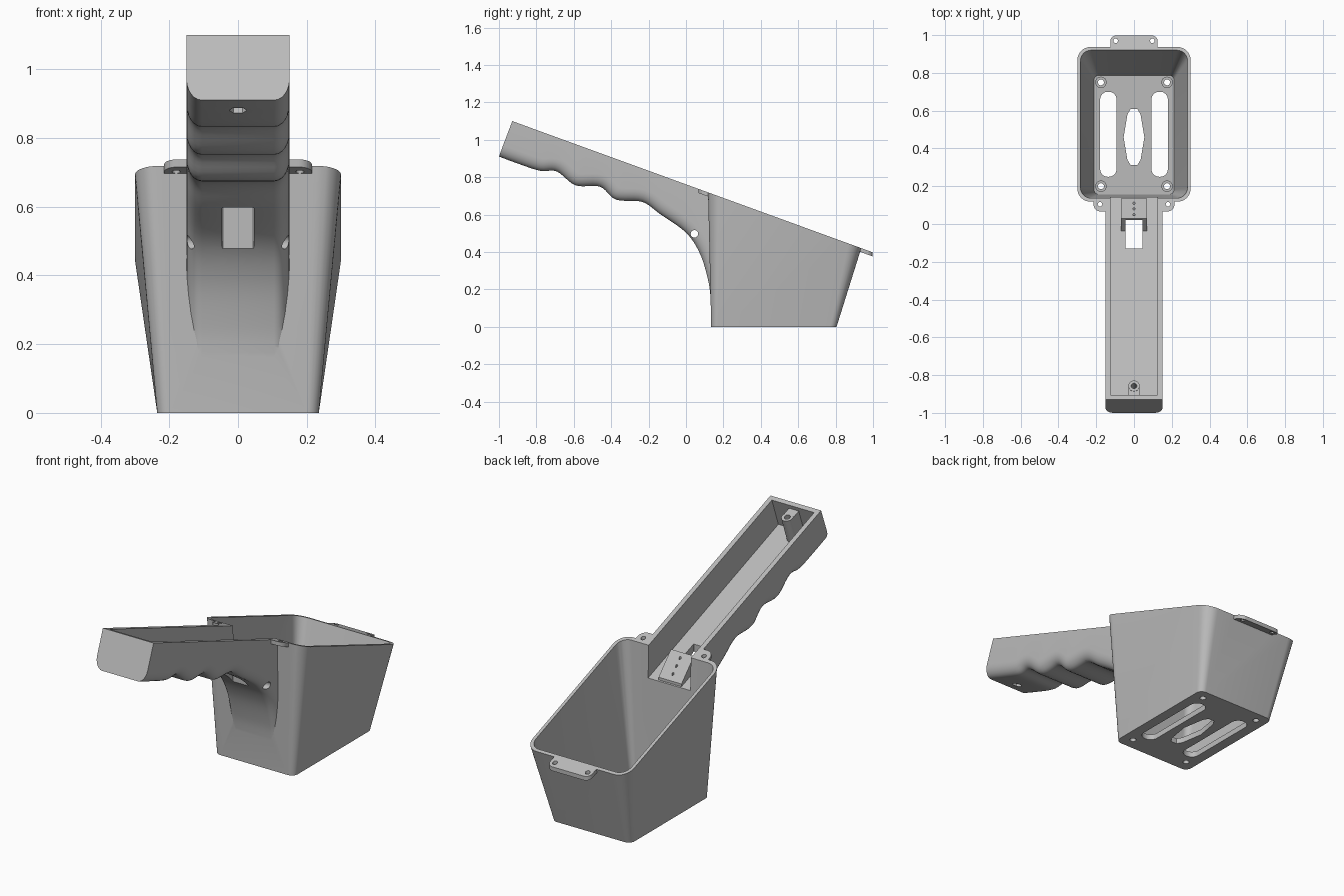
import bpy, bmesh, math
from mathutils import Vector, Matrix

if "Cube" in bpy.data.objects:
    bpy.data.objects.remove(bpy.data.objects["Cube"], do_unlink=True)

TILT = math.radians(20)
UP = Vector((0, math.sin(TILT), math.cos(TILT)))   # normal of the sloping rim


def rim(y, lift=0.0):
    return 0.7615 - math.tan(TILT) * y + lift


def loft(name, rings):
    """Skin closed rings of equal length and cap both ends."""
    bm = bmesh.new()
    rows = [[bm.verts.new(p) for p in ring] for ring in rings]
    n = len(rows[0])
    for a, b in zip(rows, rows[1:]):
        for i in range(n):
            j = (i + 1) % n
            bm.faces.new((a[i], a[j], b[j], b[i]))
    bm.faces.new(rows[0][::-1])
    bm.faces.new(rows[-1])
    bmesh.ops.recalc_face_normals(bm, faces=bm.faces)
    me = bpy.data.meshes.new(name)
    bm.to_mesh(me)
    bm.free()
    ob = bpy.data.objects.new(name, me)
    bpy.context.collection.objects.link(ob)
    return ob


def rounded(x0, x1, y0, y1, r, seg=8):
    pts = []
    corners = ((x1 - r, y1 - r), (x0 + r, y1 - r), (x0 + r, y0 + r), (x1 - r, y0 + r))
    for k, (cx, cy) in enumerate(corners):
        for i in range(seg + 1):
            a = math.pi / 2 * (k + i / seg)
            pts.append((cx + r * math.cos(a), cy + r * math.sin(a)))
    return pts


def column(name, outline, low, high):
    """Vertical column between two height functions of y."""
    return loft(name, [[(x, y, f(y)) for x, y in outline] for f in (low, high)])


def prism(name, profile, half):
    """Side profile (y, z) extruded across x."""
    return loft(name, [[(x, y, z) for y, z in profile] for x in (-half, half)])


def rod(name, a, b, r, seg=24):
    a, b = Vector(a), Vector(b)
    turn = (b - a).to_track_quat('Z', 'Y').to_matrix()
    circle = [turn @ Vector((r * math.cos(t), r * math.sin(t), 0))
              for t in (2 * math.pi * i / seg for i in range(seg))]
    return loft(name, [[p + c for c in circle] for p in (a, b)])


def combine(body, tool, op):
    mod = body.modifiers.new(op, 'BOOLEAN')
    mod.operation, mod.solver, mod.object = op, 'EXACT', tool
    bpy.context.view_layer.objects.active = body
    bpy.ops.object.modifier_apply(modifier=mod.name)
    bpy.data.objects.remove(tool, do_unlink=True)


def add(tool):
    combine(body, tool, 'UNION')


def cut(tool):
    combine(body, tool, 'DIFFERENCE')


def hopper(name, foot, mouth, base, lift):
    """Tapered tub from a flat foot to a mouth lying on the sloping rim."""
    return loft(name, [[(x, y, base) for x, y in foot],
                       [(x, y, rim(y)) for x, y in mouth],
                       [(x, y, rim(y, lift)) for x, y in mouth]])


# Tapered tub, outside
body = hopper("scoop_body", rounded(-.235, .235, .135, .805, .035),
              rounded(-.30, .30, .118, .937, .07), 0, .1)

# Grip with finger waves underneath
grip = [(-1, .91), (-.9, .873), (-.78, .834), (-.69, .83), (-.59, .756), (-.46, .749),
        (-.374, .68), (-.235, .668), (-.14, .604), (0, .503), (.075, .39),
        (.118, .25), (.134, .14)]
ctrl = [Vector(p) for p in grip]
ctrl = [2 * ctrl[0] - ctrl[1]] + ctrl + [2 * ctrl[-1] - ctrl[-2]]
curve = []
for a, b, c, d in zip(ctrl, ctrl[1:], ctrl[2:], ctrl[3:]):
    for i in range(6):
        t = i / 6
        curve.append(b + (c - a) * t / 2 + (2 * a - 5 * b + 4 * c - d) * t * t / 2
                     + (3 * b - a - 3 * c + d) * t ** 3 / 2)
curve.append(ctrl[-2])
rings = []
for i, p in enumerate(curve):
    tan = (curve[min(i + 3, len(curve) - 1)] - curve[max(i - 3, 0)]).normalized()
    inward = Vector((-tan.y, tan.x)) if i else UP.yz
    half = []
    for k in range(7):
        a = math.pi / 2 * k / 6
        q = p + inward * .065 * (1 - math.cos(a))
        half.append((.105 + .045 * math.sin(a), q.x, q.y))
    top = -.912 + 1.1 * (p.x + 1) / 1.134
    half.append((.15, top, rim(top, .05)))
    rings.append(half + [(-x, y, z) for x, y, z in reversed(half)])
add(loft("grip", rings))

# Mounting tabs on the rim
below = lambda y: rim(y, -.022)
above = lambda y: rim(y, .06)
add(column("rear_tab", rounded(-.125, .125, .86, .998, .03), below, above))
for s in (-1, 1):
    xs = sorted((s * .09, s * .215))
    add(column("front_tab", rounded(*xs, .066, .2, .04), below, above))

# Hollow tub, hollow grip, sloping rim
cut(hopper("tub_hollow", rounded(-.212, .212, .157, .787, .025),
           rounded(-.283, .283, .137, .92, .055), .03, .3))
cut(prism("grip_hollow", [(-.96, .94), (-.87, 1.187), (.2, 1.1), (.2, .517)], .125))
cut(prism("rim_trim", [(y, rim(y, h)) for y, h in
                       ((-1.3, 0), (1.3, 0), (1.3, 1), (-1.3, 1))], 1))

# Trigger wedge and its opening, pivot hole
add(prism("trigger_wedge", [(-.05, .59), (.03, .665), (.135, .555), (.135, .5), (.06, .5)], .068))
cut(column("trigger_opening", rounded(-.046, .046, -.13, .022, .002, 1),
           lambda y: .3, lambda y: 1.2))
cut(rod("pivot_hole", (-.3, .045, .497), (.3, .045, .497), .02))
for y in (.05, .08, .11):
    z = .665 - (y - .03) * 1.05
    cut(rod("wire_hole", (0, y, z - .025), (0, y, z + .03), .006, 12))

# Screw post joined to the end wall of the grip
seat = Vector((0, -.85, rim(-.85)))
add(rod("screw_post", seat - UP * .18, seat - UP * .02, .03))
lo, hi = seat - UP * .18, seat - UP * .022
back = Vector((0, -.06, .06 * math.tan(TILT)))
add(prism("post_rib", [p.yz for p in (lo, hi, hi + back, lo + back)], .029))
cut(rod("screw_hole", seat - UP * .4, seat + UP * .1, .015))
cut(rod("nut_pocket", seat - UP * .4, seat - UP * .185, .026, 6))

# Floor bosses, bolt holes, slots and centre window
for x in (-.175, .175):
    for y in (.2, .75):
        add(rod("floor_boss", (x, y, .01), (x, y, .04), .03))
        cut(rod("bolt_hole", (x, y, -.1), (x, y, .1), .016))
    s = 1 if x > 0 else -1
    cx = s * .136
    cut(column("floor_slot", rounded(cx - .043, cx + .043, .25, .70, .04),
               lambda y: -.1, lambda y: .1))
    cut(rod("rear_tab_hole", (s * .097, .97, .2), (s * .097, .97, .6), .012))
    cut(rod("front_tab_hole", (s * .18, .105, .6), (s * .18, .105, .9), .012))
window = [(.055, .46), (.035, .58), (.018, .608), (-.018, .608), (-.035, .58),
          (-.055, .46), (-.035, .34), (-.018, .312), (.018, .312), (.035, .34)]
cut(column("floor_window", window, lambda y: -.1, lambda y: .1))

# Single grey plastic
grey = bpy.data.materials.new("grey_plastic")
grey.use_nodes = True
colour = (.5, .5, .5, 1)
grey.diffuse_color = colour
grey.node_tree.nodes["Principled BSDF"].inputs["Base Color"].default_value = colour
body.data.materials.clear()
body.data.materials.append(grey)
for face in body.data.polygons:
    face.material_index = 0

bpy.ops.object.select_all(action='DESELECT')
body.select_set(True)
bpy.context.view_layer.objects.active = body
bpy.ops.object.shade_smooth_by_angle(angle=math.radians(30))
